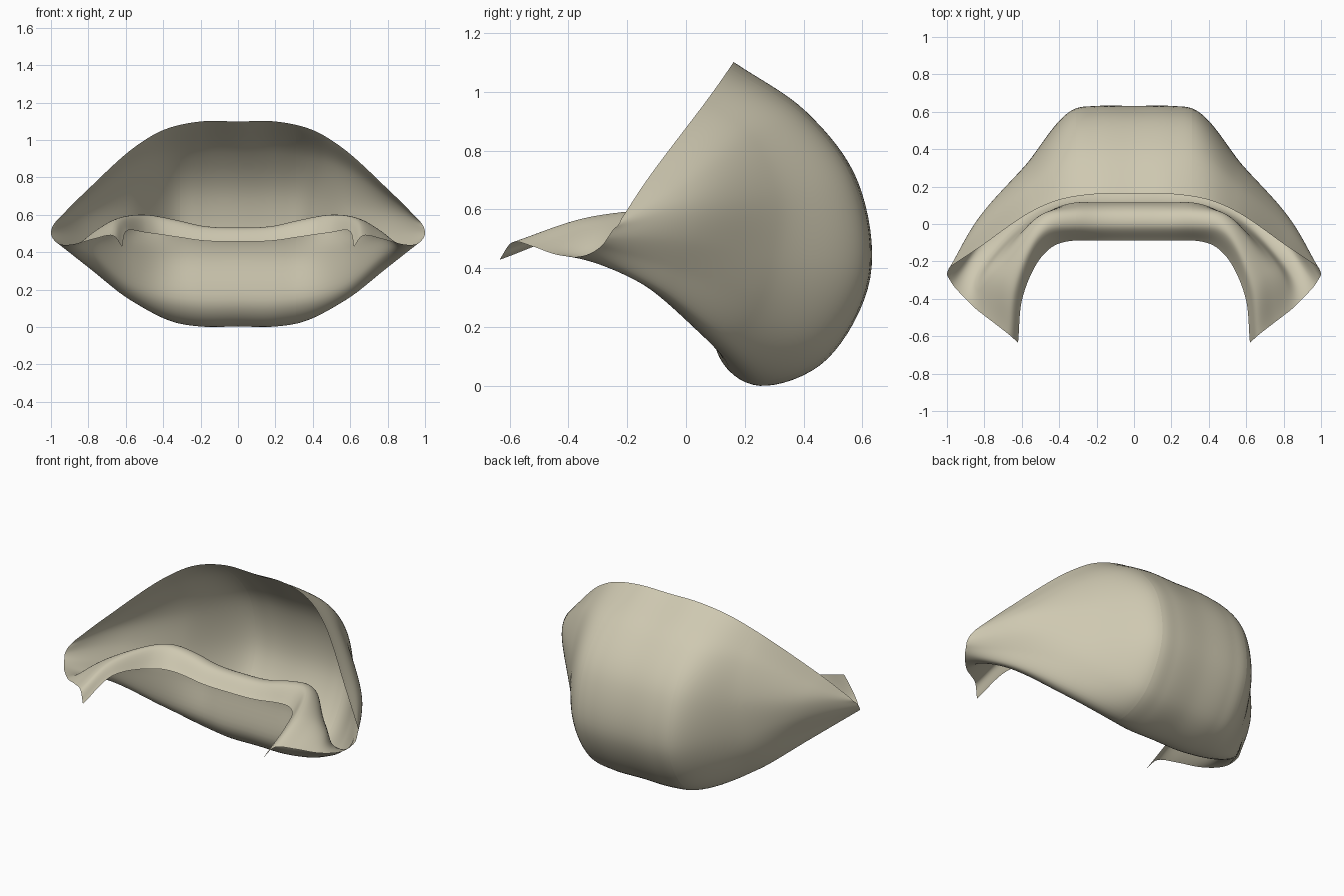
import bpy
from mathutils import Vector

if "Cube" in bpy.data.objects:
    bpy.data.objects.remove(bpy.data.objects["Cube"])

# Cross-sections run from the top back rim, down the back, under, up the front
# and over the rolled lip to its free edge.
MIDDLE = [(.16, 1.10), (.41, .93), (.585, .69), (.625, .37), (.48, .095), (.25, .004),
          (.105, .12), (.115, .38), (.075, .505), (-.01, .53), (-.088, .458)]
SHOULDER = [(.55, .065, .965), (.56, .22, .85), (.57, .31, .66), (.59, .30, .45),
            (.59, .25, .28), (.58, .14, .15), (.56, .03, .205), (.56, -.005, .42),
            (.53, .02, .555), (.505, -.06, .60), (.485, -.165, .505)]
WING = [(.82, -.12, .72), (.83, -.02, .67), (.83, .03, .60), (.83, .02, .50),
        (.82, -.03, .40), (.80, -.08, .32), (.78, -.18, .375), (.77, -.235, .485),
        (.70, -.27, .555), (.64, -.34, .573), (.595, -.39, .515)]
END = [(.97, -.22, .57), (.985, -.23, .55), (.995, -.25, .53), (1.0, -.27, .50),
       (.99, -.29, .475), (.965, -.33, .45), (.92, -.38, .44), (.85, -.45, .45),
       (.76, -.52, .475), (.67, -.59, .49), (.62, -.635, .43)]


def middle(x, k, lift):
    """Middle profile at x, slightly shrunk by k, with the lip lifted."""
    out = []
    for i, (y, z) in enumerate(MIDDLE):
        up = 0 if i < 8 else lift * (.6 if i == 10 else 1)
        yy = .2 + (y - .2) * k if 0 < i < 6 else y - (1 - k) * .4 * (i == 0)
        out.append((x, yy, .5 + (z - .5) * k + up))
    return out


half = [(.2, middle(.2, 1, .01)), (.31, middle(.31, .97, .035)),
        (.62, SHOULDER), (.92, WING), (1.2, END)]
stations = [(-t, [(-x, y, z) for x, y, z in s]) for t, s in reversed(half)]
stations += [(0, middle(0, 1, 0))] + half
T = [t for t, _ in stations]
S = [[Vector(p) for p in s] for _, s in stations]


def spline(params, pts, t):
    """Smooth curve through pts at the given parameters."""
    n = len(pts)
    i = max(j for j in range(n - 1) if params[j] <= t + 1e-9)

    def slope(j):
        d = [(pts[k + 1] - pts[k]) / (params[k + 1] - params[k])
             for k in (max(j - 1, 0), min(j, n - 2))]
        if j in (0, n - 1):
            return d[0] if j == 0 else d[1]
        a, b = params[j] - params[j - 1], params[j + 1] - params[j]
        return (d[0] * b + d[1] * a) / (a + b)

    h = params[i + 1] - params[i]
    s = (t - params[i]) / h
    return (pts[i] * (2*s**3 - 3*s**2 + 1) + pts[i + 1] * (3*s**2 - 2*s**3)
            + slope(i) * (h * (s**3 - 2*s**2 + s)) + slope(i + 1) * (h * (s**3 - s**2)))


# Tan colour
tan = bpy.data.materials.new("tan")
tan.diffuse_color = (.62, .58, .44, 1)
tan.use_nodes = True
tan.node_tree.nodes["Principled BSDF"].inputs["Base Color"].default_value = tan.diffuse_color


def panel(name, t0, t1, nu, per=8):
    """Loft the part of the shell lying between two station parameters."""
    rails = len(MIDDLE)
    nv = (rails - 1) * per
    verts = []
    for a in range(nu + 1):
        t = t0 + (t1 - t0) * a / nu
        sec = [spline(T, [s[r] for s in S], t) for r in range(rails)]
        verts += [spline(list(range(rails)), sec, b / per) for b in range(nv + 1)]
    w = nv + 1
    faces = [(a*w + b, (a+1)*w + b, (a+1)*w + b + 1, a*w + b + 1)
             for a in range(nu) for b in range(nv)]
    me = bpy.data.meshes.new(name)
    me.from_pydata([tuple(v) for v in verts], [], faces)
    me.polygons.foreach_set("use_smooth", [True] * len(faces))
    me.materials.append(tan)
    ob = bpy.data.objects.new(name, me)
    bpy.context.collection.objects.link(ob)
    return ob


# Three panels that meet at the two seams
panels = [panel("left_panel", -1.2, -.31, 48),
          panel("centre_panel", -.31, .31, 32),
          panel("right_panel", .31, 1.2, 48)]

# Rest the shell on the ground
low = min(v.co.z for ob in panels for v in ob.data.vertices)
for ob in panels:
    for v in ob.data.vertices:
        v.co.z -= low
